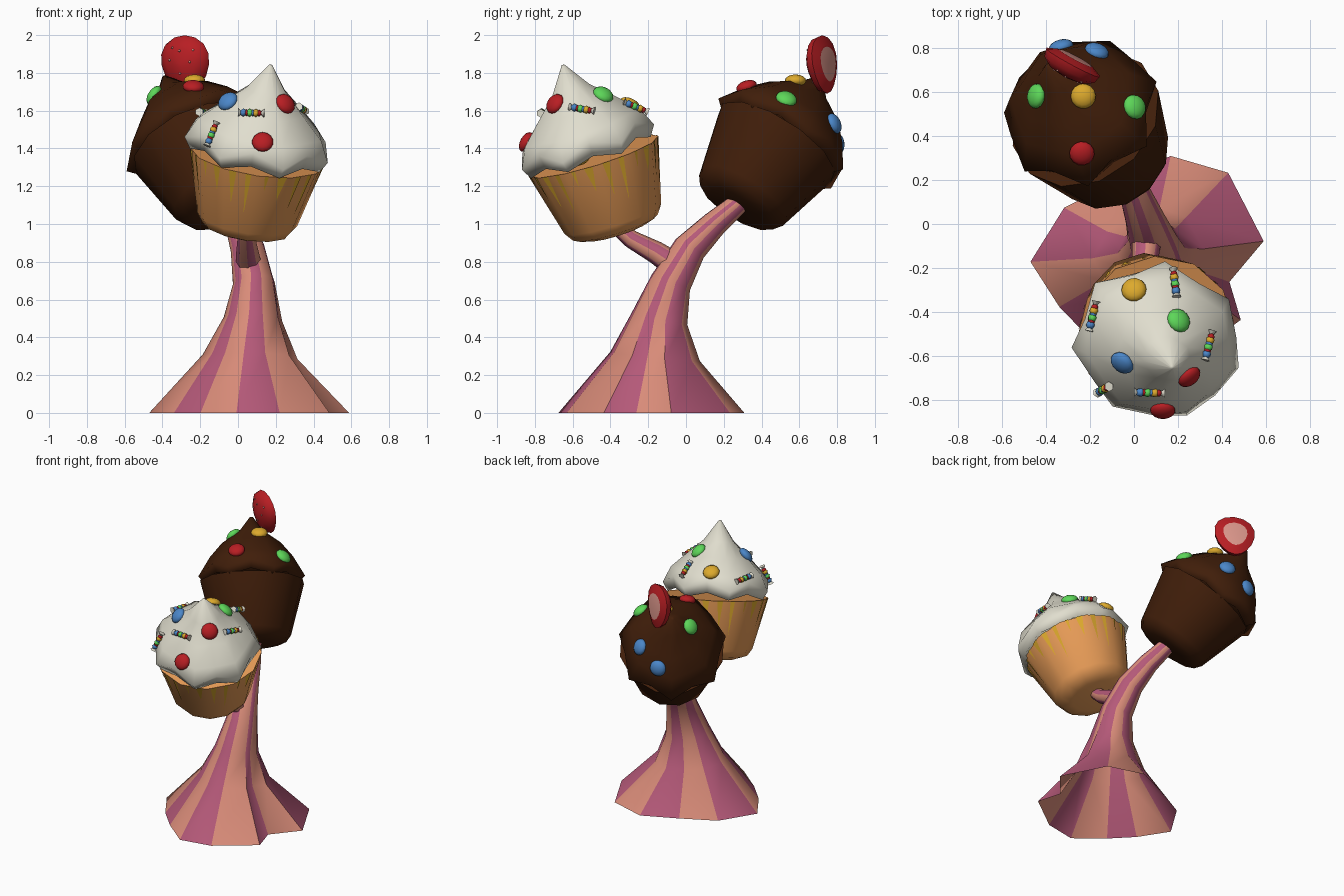
import bpy, bmesh, math
from mathutils import Vector, Matrix
from mathutils.bvhtree import BVHTree

if "Cube" in bpy.data.objects:
    bpy.data.objects.remove(bpy.data.objects["Cube"])

COLORS = {
    "pink": (.46, .10, .19), "salmon": (.69, .26, .19), "orange": (.80, .33, .095),
    "chocolate": (.052, .013, .003), "cream": (.75, .73, .62), "red": (.48, .013, .017),
    "green": (.11, .68, .10), "blue": (.07, .24, .58), "yellow": (.72, .40, .026),
    "flesh": (.72, .31, .26)}
MATS = {}
for n, c in COLORS.items():
    MATS[n] = bpy.data.materials.new(n)
    MATS[n].diffuse_color = (*c, 1)


def finish(name, bm, mats, angle=50, recalc=True):
    if recalc:
        bmesh.ops.recalc_face_normals(bm, faces=bm.faces)
    me = bpy.data.meshes.new(name)
    bm.to_mesh(me)
    bm.free()
    for m in mats:
        me.materials.append(MATS[m])
    ob = bpy.data.objects.new(name, me)
    bpy.context.collection.objects.link(ob)
    bpy.ops.object.select_all(action='DESELECT')
    ob.select_set(True)
    bpy.context.view_layer.objects.active = ob
    bpy.ops.object.shade_smooth_by_angle(angle=math.radians(angle))
    return ob


def loft(name, rings, mats, start=False, end=False, rule=None, angle=50):
    """Skin rings of points; rule(row, column) picks the material (row -1 / -2 are caps)."""
    bm = bmesh.new()
    vs = [[bm.verts.new(p) for p in r] for r in rings]
    n = len(rings[0])
    for i in range(len(vs) - 1):
        for j in range(n):
            k = (j + 1) % n
            f = bm.faces.new((vs[i][j], vs[i][k], vs[i + 1][k], vs[i + 1][j]))
            f.material_index = rule(i, j) if rule else 0
    for on, ring, row in ((start, vs[0], -1), (end, vs[-1], -2)):
        if on:
            f = bm.faces.new(ring)
            f.material_index = rule(row, 0) if rule else 0
    return finish(name, bm, mats, angle)


def frame(origin, axis):
    m = Vector(axis).normalized().to_track_quat('Z', 'Y').to_matrix().to_4x4()
    return Matrix.Translation(origin) @ m


# striped trunk with a lobed, open foot
foot = [(12, .54), (49, .56), (78, .51), (110, .41), (145, .46), (178, .53),
        (205, .44), (232, .42), (262, .49), (290, .47), (330, .49), (349, .38)]
path = [(.06, -.19, 0, .48, 1), (.065, -.165, .3, .235, .7), (.08, -.14, .5, .15, .4),
        (.085, -.08, .69, .11, .2), (.05, .02, .87, .09, 0), (.0, .15, 1.0, .07, 0),
        (-.07, .29, 1.12, .055, 0)]


def tube(path, outline, mean, flat_start):
    rings = []
    for i, (x, y, z, r, lobe) in enumerate(path):
        a, b = path[max(i - 1, 0)], path[min(i + 1, len(path) - 1)]
        t = (Vector(b[:3]) - Vector(a[:3])).normalized()
        if i == 0 and flat_start:
            t = Vector((0, 0, 1))
        u = (Vector((1, 0, 0)) - t * t.x).normalized()
        v = t.cross(u)
        ring = []
        for ang, q in outline:
            w = math.radians(ang)
            s = r * (1 + lobe * (q / mean - 1))
            ring.append(Vector((x, y, z)) + s * (math.cos(w) * u + math.sin(w) * v))
        rings.append(ring)
    return rings


stripe = lambda i, j: j % 2
loft("trunk", tube(path, foot, .48, True), ["pink", "salmon"], end=True, rule=stripe)
branch = [(.06, -.04, .77, .07, 0), (.05, -.16, .85, .06, 0), (.045, -.29, .92, .048, 0),
          (.04, -.38, 1.0, .042, 0)]
loft("branch", tube(branch, [(k * 45, 1) for k in range(8)], 1, False),
     ["pink", "salmon"], rule=stripe)


# cupcakes: wrapper and swirled frosting around a leaning axis
def cupcake(name, bottom, rim, wrap, frost, profile, spin, squash, scale, shift):
    bottom, rim = Vector(bottom), Vector(rim)
    squash, shift = Vector(squash).normalized(), Vector(shift)
    h = (rim - bottom).length
    m = frame(bottom, rim - bottom)

    def circle(r, z, n, wave=0, drop=0):
        pts = []
        for k in range(n):
            a = 2 * math.pi * k / n + spin
            s = math.cos(math.pi * k)
            pts.append(m @ Vector((r * (1 + wave * s) * math.cos(a),
                                   r * (1 + wave * s) * math.sin(a), z - drop * s)))
        return pts
    loft(name + "_wrapper", [circle(.16, -.012, 12), circle(.235, .012, 12),
                             circle(.268, .06, 12), circle(.36, h, 12)],
         [wrap], True, True, angle=60)
    rings = []
    for r, z, w, d in profile:
        rings.append([p + squash * (p - rim).dot(squash) * (scale - 1) + shift
                      for p in circle(r, h + z, 14, w, d)])
    ob = loft(name + "_frosting", rings, [frost], True, True, angle=80)
    return ob, m, h


choc, _, _ = cupcake("chocolate_cupcake", (-.07, .27, 1.10), (-.22, .48, 1.43),
                     "chocolate", "chocolate",
                     [(.35, .0, .04, .02), (.385, .05, .06, .03), (.305, .16, .04, 0),
                      (.215, .26, .05, 0), (.09, .35, .03, 0), (.012, .45, 0, 0)], .2,
                     (.8, .6, 0), .91, (-.01, .012, -.005))
cream, cm, ch = cupcake("cream_cupcake", (.04, -.37, .97), (.10, -.49, 1.36),
                        "orange", "cream",
                        [(.355, .02, .03, .02), (.385, .09, .05, .03), (.335, .17, .04, 0),
                         (.22, .27, .06, 0), (.11, .37, .04, 0), (.008, .51, 0, 0)], .1,
                        (.5, .87, 0), .91, (-.005, -.02, 0))

# thin yellow streaks running down the orange wrapper
bm = bmesh.new()
N = 12
for k in range(24):
    side, part = k // 2, .26 + .46 * (k % 2)
    length = .09 + .15 * ((k * 5) % 4) / 3

    def on_wall(t, z):
        r = .268 + (.36 - .268) * (z - .06) / (ch - .06) + .005
        a, b = (2 * math.pi * (side + e) / N + .1 for e in (0, 1))
        p = Vector((math.cos(a), math.sin(a), 0)).lerp(Vector((math.cos(b), math.sin(b), 0)), t) * r
        return cm @ Vector((p.x, p.y, z))
    w = .06 + .07 * ((k * 3) % 4) / 3
    bm.faces.new([bm.verts.new(on_wall(part - w, ch)), bm.verts.new(on_wall(part, ch - length)),
                  bm.verts.new(on_wall(part + w, ch))])
finish("wrapper_streaks", bm, ["yellow"], recalc=False)


# candies snapped on to the frosting
def snapper(ob):
    bm = bmesh.new()
    bm.from_mesh(ob.data)
    tree = BVHTree.FromBMesh(bm)
    bm.free()

    def snap(x, y, z=None):
        p = None
        if z is None:
            p, n, _, _ = tree.ray_cast(Vector((x, y, 3)), Vector((0, 0, -1)))
        if p is None:
            p, n, _, _ = tree.find_nearest(Vector((x, y, z or 1.5)))
        return p, n
    return snap


def button(name, snap, color, pos):
    p, n = snap(*pos)
    bm = bmesh.new()
    bmesh.ops.create_uvsphere(bm, u_segments=14, v_segments=8, radius=1,
                              matrix=frame(p + n * .005, n) @ Matrix.Diagonal((.057, .057, .032, 1)))
    finish(name, bm, [color], 80)


on_choc, on_cream = snapper(choc), snapper(cream)
for i, (c, pos) in enumerate([("green", (-.44, .58)), ("yellow", (-.23, .58)),
                              ("red", (-.24, .33, 1.70)), ("green", (0, .53)),
                              ("blue", (-.17, .78)), ("blue", (-.33, .80))]):
    button(f"chocolate_button_{i}", on_choc, c, pos)
for i, (c, pos) in enumerate([("yellow", (0, -.30)), ("green", (.20, -.44)), ("blue", (-.03, -.6, 1.62)),
                              ("red", (.23, -.67, 1.62)), ("yellow", (.36, -.59, 1.42)),
                              ("red", (.13, -.80, 1.41))]):
    button(f"cream_button_{i}", on_cream, c, pos)

# beaded sprinkles with pale flared ends
bead_mats = ["cream", "red", "blue", "green", "yellow"]
order = [0, 2, 1, 3, 2, 4, 1, 0]
for i, (pos, d) in enumerate([((.18, -.27), (.1, 1, 0)), ((-.18, -.42), (.1, 1, .1)),
                              ((.33, -.55), (.5, 1, 0)), ((.07, -.73, 1.57), (1, -.1, 0)),
                              ((-.13, -.74, 1.47), (.2, 0, 1))]):
    p, n = on_cream(*pos)
    d = Vector(d)
    d = (d - n * d.dot(n)).normalized()
    bm = bmesh.new()
    for k, col in enumerate(order):
        q = p + n * .012 + d * (k - 3.5) * .0165
        if k in (0, 7):
            out = d if k else -d
            res = bmesh.ops.create_cone(bm, cap_ends=True, segments=6, radius1=.004, radius2=.023,
                                        depth=.024, matrix=frame(q, out))
        else:
            res = bmesh.ops.create_icosphere(bm, subdivisions=1, radius=.018 + .004 * (k % 2),
                                             matrix=Matrix.Translation(q))
        for v in res["verts"]:
            for f in v.link_faces:
                f.material_index = col
    finish(f"sprinkle_{i}", bm, bead_mats, 50)

# strawberry slice: flat cut face to the back, rounded red skin to the front
c0 = Vector((-.275, .735, 1.845))
n = Vector((.47, .88, .1)).normalized()
u = Vector((.88, -.47, 0)).normalized()
v = n.cross(u)
v = v if v.z > 0 else -v
rings = []
for s, off in ((.6, .022), (.66, .02), (1, 0), (.93, -.035), (.6, -.065), (.1, -.078)):
    ring = []
    for k in range(16):
        a = 2 * math.pi * k / 16
        ring.append(c0 + n * off + u * s * .138 * math.cos(a) * (1 + .2 * math.sin(a))
                    + v * s * .155 * math.sin(a))
    rings.append(ring)
berry = loft("strawberry_slice", rings, ["red", "flesh"], True, True,
             rule=lambda i, j: 1 if i == -1 else 0, angle=60)
on_berry = snapper(berry)
bm = bmesh.new()
for a, b in ((0, .08), (-.06, .03), (.06, .02), (0, -.04), (.03, -.09), (-.05, .1), (.08, .09)):
    p, q = on_berry(*(c0 - n * .07 + u * a + v * b))
    bmesh.ops.create_icosphere(bm, subdivisions=1, radius=.007, matrix=Matrix.Translation(p))
finish("strawberry_seeds", bm, ["flesh"], 80)

for m in bpy.data.materials:
    if m.users and not m.is_grease_pencil:
        m.use_nodes = True
        m.node_tree.nodes["Principled BSDF"].inputs["Base Color"].default_value = m.diffuse_color
